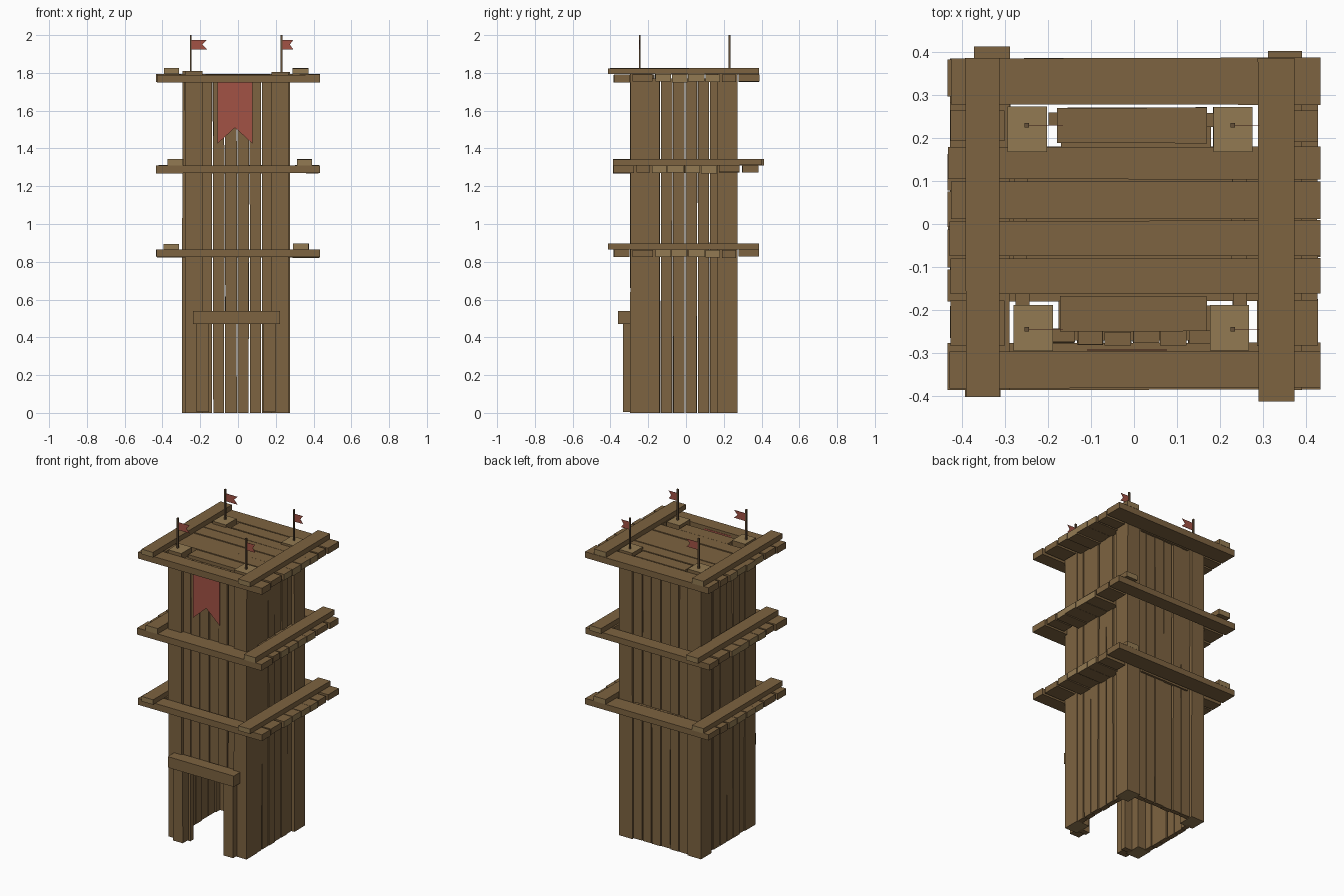
import bpy, bmesh, random
from mathutils import Vector

if "Cube" in bpy.data.objects:
    bpy.data.objects.remove(bpy.data.objects["Cube"])

random.seed(7)


def material(name, rgb):
    m = bpy.data.materials.new(name)
    m.diffuse_color = (*rgb, 1)
    m.use_nodes = True
    m.node_tree.nodes["Principled BSDF"].inputs["Base Color"].default_value = m.diffuse_color
    return m


WOOD = material("wood", (0.205, 0.125, 0.052))
END = material("end_grain", (0.29, 0.195, 0.085))
RED = material("red_cloth", (0.36, 0.085, 0.06))
DARK = material("pole_wood", (0.13, 0.08, 0.04))


def plank(name, lo, hi, axis, jit=0.003, light_ends=False, mat=WOOD):
    """Slightly uneven board from corner lo to corner hi, running along axis."""
    bm = bmesh.new()
    bmesh.ops.create_cube(bm, size=1)
    lo, hi = Vector(lo), Vector(hi)
    for f in bm.faces:
        f.material_index = int(light_ends and abs(f.normal[axis]) > 0.9)
    # one offset per end and side keeps all faces flat
    off = {(e, a, s): random.uniform(0, jit)
           for e in (0, 1) for a in range(3) for s in (0, 1)}
    for v in bm.verts:
        side = [int(c > 0) for c in v.co]
        e = side[axis]
        for a in range(3):
            d = 0 if a == axis else off[e, a, side[a]]
            v.co[a] = hi[a] - d if side[a] else lo[a] + d
    me = bpy.data.meshes.new(name)
    bm.to_mesh(me)
    bm.free()
    me.materials.append(mat)
    me.materials.append(END)
    ob = bpy.data.objects.new(name, me)
    bpy.context.collection.objects.link(ob)
    return ob


def cloth(name, pts, y):
    """Thin flat cloth in the xz plane."""
    bm = bmesh.new()
    f = bm.faces.new([bm.verts.new((x, y, z)) for x, z in pts])
    r = bmesh.ops.extrude_face_region(bm, geom=[f])
    for v in r["geom"]:
        if isinstance(v, bmesh.types.BMVert):
            v.co.y += 0.002
    bmesh.ops.recalc_face_normals(bm, faces=bm.faces[:])
    me = bpy.data.meshes.new(name)
    bm.to_mesh(me)
    bm.free()
    me.materials.append(RED)
    bpy.context.collection.objects.link(bpy.data.objects.new(name, me))


# corner posts: x0, x1, y0, y1, top
posts = [(-0.281, -0.188, -0.296, -0.188, 1.81), (0.176, 0.268, -0.296, -0.188, 1.805),
         (-0.296, -0.202, 0.167, 0.274, 1.81), (0.183, 0.277, 0.167, 0.274, 1.805)]
for x0, x1, y0, y1, top in posts:
    plank("corner_post", (x0, y0, 0), (x1, y1, top), 2, 0.002, True)

# wall boards between the posts, the front ones stopping above the doorway
N = 6
A, B = -0.2, 0.19
step = (B - A) / N
for i in range(N):
    a, b = A + i * step + 0.0005, A + (i + 1) * step - 0.0005
    d = [random.uniform(0, 0.008) for _ in range(4)]
    door = 0 < i < N - 1
    plank("front_wall_board", (a, -0.284 + d[0], 0.48 if door else 0),
          (b, -0.248 + d[0], 1.77), 2, 0.004)
    plank("back_wall_board", (a, 0.23 - d[1], 0), (b, 0.266 - d[1], 1.77), 2, 0.004)
    plank("left_wall_board", (-0.284 + d[2], a, 0), (-0.248 + d[2], b, 1.77), 2, 0.004)
    plank("right_wall_board", (0.23 - d[3], a, 0), (0.266 - d[3], b, 1.77), 2, 0.004)

# doorway jambs and lintel
plank("left_door_jamb", (-0.22, -0.335, 0.005), (-0.152, -0.27, 0.48), 2)
plank("right_door_jamb", (0.13, -0.335, 0.005), (0.2, -0.27, 0.48), 2)
plank("door_lintel", (-0.239, -0.36, 0.47), (0.222, -0.284, 0.54), 0, 0.001)

# platform boards: y0, y1 and x spans; two rows are broken by the posts
full = [(-0.434, 0.434)]
sides = [(-0.43, -0.302), (0.284, 0.428)]
rows = [(-0.384, -0.296, full), (-0.252, -0.166, [(-0.18, 0.17)]), (-0.285, -0.175, sides),
        (-0.164, -0.078, full), (-0.077, 0.009, full), (0.011, 0.101, full),
        (0.103, 0.181, full), (0.187, 0.272, [(-0.18, 0.17)]), (0.19, 0.266, sides),
        (0.276, 0.388, full)]


def platform(z, turn):
    """Floor of cross boards with two rails on top; turn = -1 for a half turn."""
    def place(name, x0, x1, y0, y1, z0, z1, axis, light):
        xs, ys = sorted((x0 * turn, x1 * turn)), sorted((y0 * turn, y1 * turn))
        plank(name, (xs[0], ys[0], z0), (xs[1], ys[1], z1), axis, 0.003, light)

    for y0, y1, spans in rows:
        drop = random.uniform(0, 0.007)
        for x0, x1 in spans:
            trim = random.uniform(0, 0.008)
            place("platform_board", x0 + trim, x1, y0, y1, z - drop, z + 0.04 - drop / 2,
                  0, spans is full and -0.2 < y0 < 0.2)
    place("left_rail", -0.394, -0.311, -0.403, 0.387, z + 0.036, z + 0.071, 1, True)
    place("right_rail", 0.288, 0.375, -0.413, 0.387, z + 0.036, z + 0.071, 1, True)


platform(0.827, 1)
platform(1.273, -1)
platform(1.755, 1)

# flagpoles with swallowtail flags
for x, y, w in [(-0.25, -0.245, 0.085), (-0.25, 0.23, 0.085),
                (0.23, -0.245, 0.062), (0.23, 0.23, 0.062)]:
    plank("flagpole", (x - 0.005, y - 0.005, 1.79), (x + 0.005, y + 0.005, 2.0), 2, 0, mat=DARK)
    cloth("flag", [(x, 1.925), (x + w, 1.925), (x + w * 0.72, 1.95),
                   (x + w, 1.974), (x, 1.974)], y - 0.001)

# hanging banner on the front
cloth("banner", [(-0.109, 1.775), (-0.109, 1.425), (-0.016, 1.51), (0.077, 1.425),
                 (0.077, 1.775)], -0.294)
